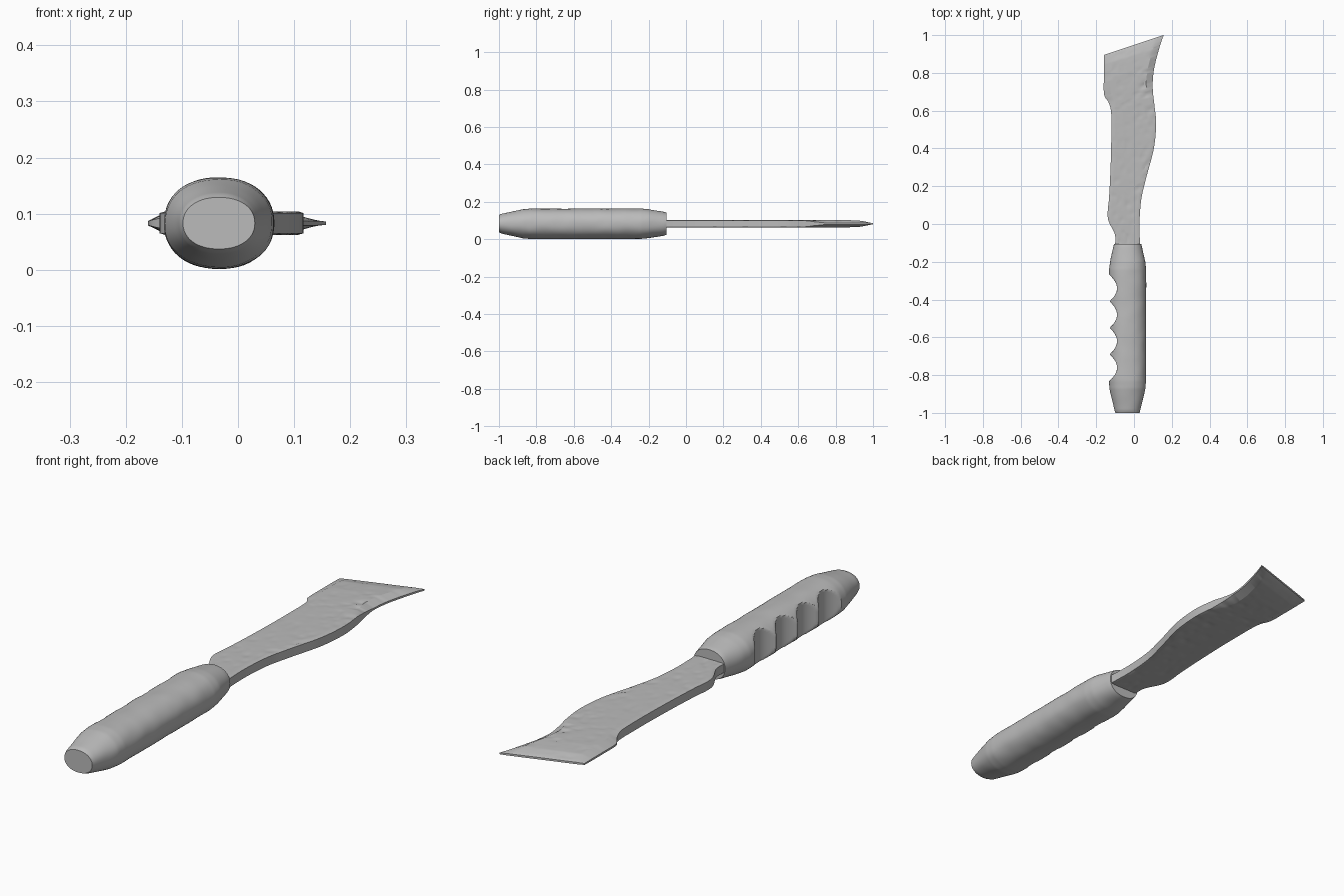
import bpy, bmesh, math
from mathutils import Vector, noise

cube = bpy.data.objects.get("Cube")
if cube:
    bpy.data.objects.remove(cube, do_unlink=True)

grey = bpy.data.materials.new("worn grey")
grey.use_nodes = True
COLOUR = (0.5, 0.5, 0.5, 1)
grey.diffuse_color = COLOUR
grey.node_tree.nodes["Principled BSDF"].inputs["Base Color"].default_value = COLOUR

MID = 0.083  # height of the tool's centre plane


def loft(name, rings, angle):
    """Skin closed rings of equal length and cap both ends."""
    bm = bmesh.new()
    rows = [[bm.verts.new(p) for p in ring] for ring in rings]
    n = len(rows[0])
    for a, b in zip(rows, rows[1:]):
        for i in range(n):
            j = (i + 1) % n
            bm.faces.new((a[i], a[j], b[j], b[i]))
    bm.faces.new(rows[0])
    bm.faces.new(rows[-1])
    bmesh.ops.recalc_face_normals(bm, faces=bm.faces)
    mesh = bpy.data.meshes.new(name)
    bm.to_mesh(mesh)
    bm.free()
    mesh.materials.append(grey)
    ob = bpy.data.objects.new(name, mesh)
    bpy.context.collection.objects.link(ob)
    bpy.ops.object.select_all(action="DESELECT")
    ob.select_set(True)
    bpy.context.view_layer.objects.active = ob
    bpy.ops.object.shade_smooth_by_angle(angle=math.radians(angle))
    return ob


def lerp(a, b, t):
    return a + (b - a) * t


def ramp(keys, y):
    """Piecewise linear lookup of a tuple by its first entry."""
    for a, b in zip(keys, keys[1:]):
        if y <= b[0]:
            t = (y - a[0]) / (b[0] - a[0])
            return [lerp(p, q, t) for p, q in zip(a[1:], b[1:])]
    return keys[-1][1:]


# Handle: rounded oval sections, with four finger grooves cut into one flank
# y, left x, right x, half height
HANDLE = [(-1.0, -0.098, 0.03, 0.046), (-0.985, -0.104, 0.034, 0.053),
          (-0.87, -0.13, 0.06, 0.078), (-0.83, -0.132, 0.064, 0.081),
          (-0.24, -0.132, 0.064, 0.081), (-0.2, -0.126, 0.06, 0.077),
          (-0.12, -0.11, 0.042, 0.064), (-0.105, -0.106, 0.038, 0.06)]
CREST_START, PITCH, GROOVES = -0.83, 0.14, 4


def groove_limit(y):
    s = (y - CREST_START) / PITCH
    if 0 < s < GROOVES:
        t = s % 1
        return -0.13 + 0.04 * 4 * t * (1 - t)
    return -1


rings = []
ROWS, SEG = 128, 56
for k in range(ROWS + 1):
    y = lerp(-1.0, -0.105, k / ROWS)
    xl, xr, h = ramp(HANDLE, y)
    c, w = (xl + xr) / 2, (xr - xl) / 2
    ring = []
    for i in range(SEG):
        a = math.tau * i / SEG
        ca, sa = math.cos(a), math.sin(a)
        x = c + w * math.copysign(abs(ca) ** 0.92, ca)
        z = h * math.copysign(abs(sa) ** 0.92, sa)
        bump = 1 + 0.018 * noise.noise(Vector((x * 18, y * 14, z * 18)))
        if 0 < k < ROWS:
            x, z = c + (x - c) * bump, z * bump
        ring.append((max(x, groove_limit(y)), y, MID + z))
    rings.append(ring)
loft("handle", rings, 28)

# Blade: thick worn bar that swells on one edge and flares into a slanted tip
# left y, left x, right y, right x, edge half thickness, body half thickness, bevel
BLADE = [(-0.14, -0.105, -0.14, 0.035, .018, .021, .01),
         (-0.06, -0.100, -0.06, 0.030, .018, .021, .01),
         (0.03, -0.138, 0.03, 0.030, .018, .021, .01),
         (0.14, -0.132, 0.14, 0.040, .018, .021, .01),
         (0.25, -0.126, 0.25, 0.066, .018, .021, .01),
         (0.40, -0.121, 0.40, 0.105, .018, .021, .01),
         (0.53, -0.120, 0.53, 0.117, .018, .021, .01),
         (0.60, -0.122, 0.63, 0.108, .017, .021, .012),
         (0.645, -0.135, 0.69, 0.101, .010, .021, .025),
         (0.685, -0.158, 0.75, 0.099, .004, .021, .035),
         (0.77, -0.160, 0.83, 0.108, .004, .021, .035),
         (0.845, -0.160, 0.935, 0.135, .004, .017, .035),
         (0.895, -0.160, 1.0, 0.157, .003, .004, .03)]


def catmull(a, b, c, d, t):
    return 0.5 * (2 * b + (c - a) * t + (2 * a - 5 * b + 4 * c - d) * t * t
                  + (3 * b - a - 3 * c + d) * t ** 3)


def pits(x, y, side):
    """Shallow chips, deepest along the swelling edge."""
    n = noise.noise(Vector((x * 45, y * 24, side * 9)))
    wear = 0.004 if x > 0.02 and 0.2 < y < 0.85 else 0.002
    return wear * max(0, n - 0.1) * 2


rings = []
STEPS, COLS = 12, 16
last = len(BLADE) - 1
for k in range(last * STEPS + 1):
    i = min(k // STEPS, last - 1)
    t = k / STEPS - i
    s = [BLADE[min(max(i + o, 0), last)] for o in (-1, 0, 1, 2)]
    yl, xl, yr, xr = (catmull(*[p[j] for p in s], t) for j in range(4))
    edge, body, bevel = (lerp(s[1][j], s[2][j], t) for j in (4, 5, 6))
    width = xr - xl
    fr = [0] + [lerp(bevel, width - bevel, c / COLS) / width
                for c in range(COLS + 1)] + [1]
    top, bottom = [], []
    for c, f in enumerate(fr):
        x, y = lerp(xl, xr, f), lerp(yl, yr, f)
        rim = c in (0, len(fr) - 1)
        half = min(edge, body) if rim else body
        for side, line in ((1, top), (-1, bottom)):
            dent = 0 if rim or k == last * STEPS else pits(x, y, side)
            line.append((x, y, MID + side * (half - dent)))
    rings.append(top + bottom[::-1])
loft("blade", rings, 25)
